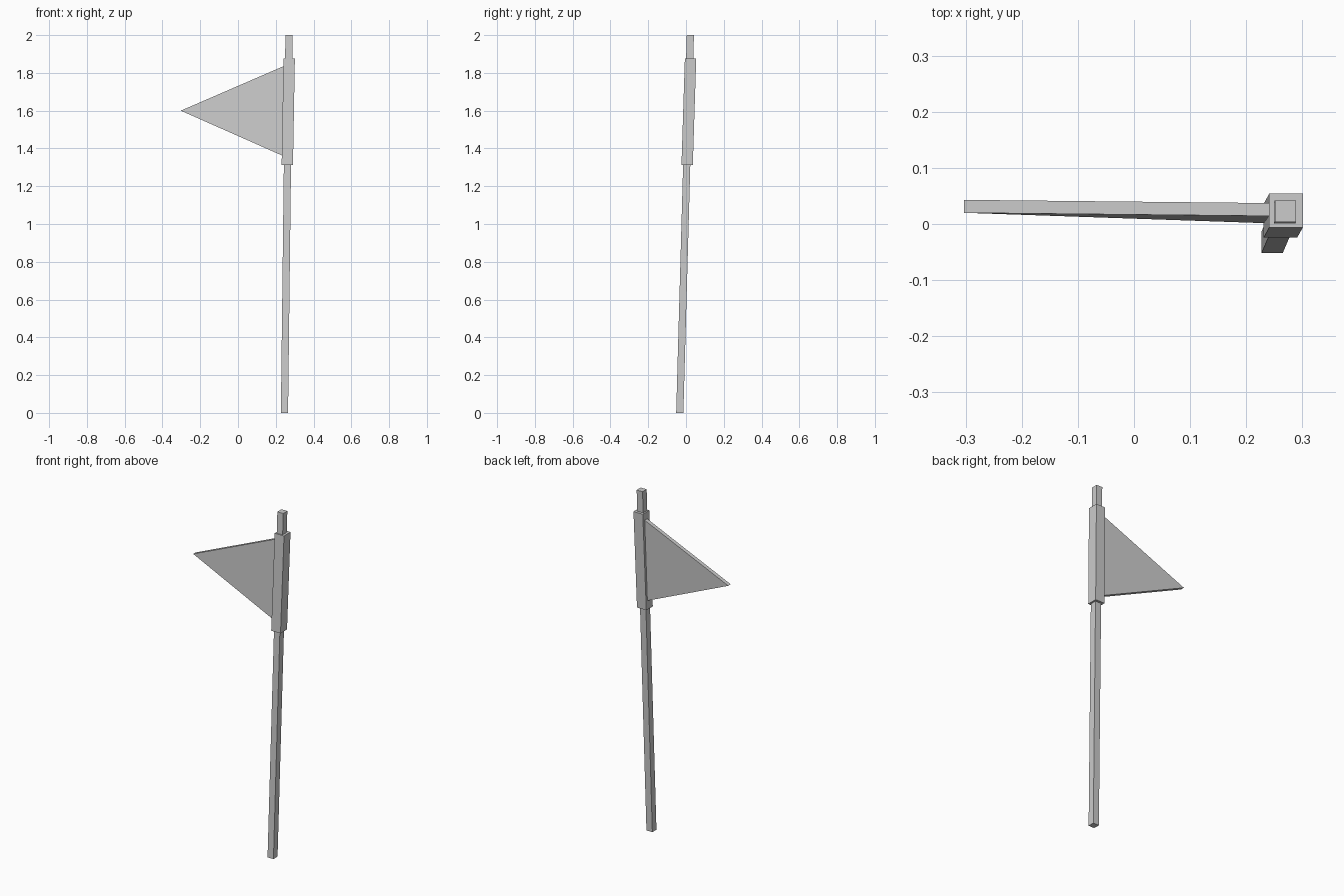
import bpy

if "Cube" in bpy.data.objects:
    bpy.data.objects.remove(bpy.data.objects["Cube"])


def prism(name, ring_a, ring_b):
    """Closed solid joining two matching outlines."""
    n = len(ring_a)
    faces = [tuple(reversed(range(n))), tuple(range(n, 2 * n))]
    faces += [(i, (i + 1) % n, (i + 1) % n + n, i + n) for i in range(n)]
    mesh = bpy.data.meshes.new(name)
    mesh.from_pydata(ring_a + ring_b, [], faces)
    mesh.update()
    obj = bpy.data.objects.new(name, mesh)
    bpy.context.collection.objects.link(obj)
    return obj


def square(x, y, z, half):
    return [(x + sx * half, y + sy * half, z)
            for sx, sy in ((-1, -1), (1, -1), (1, 1), (-1, 1))]


# Slightly leaning square pole
prism("pole", square(0.246, -0.033, 0, 0.019), square(0.27, 0.023, 2, 0.019))

# Thicker sleeve that holds the flag
prism("flag_sleeve", square(0.261, 0.006, 1.312, 0.030),
      square(0.271, 0.024, 1.876, 0.030))

# Triangular pennant, leaning with the pole
outline = [(-0.303, 0.0315, 1.60), (0.262, 0.0120, 1.350), (0.268, 0.0255, 1.847)]
half = 0.0115
prism("pennant", [(x, y + half, z) for x, y, z in reversed(outline)],
      [(x, y - half, z) for x, y, z in reversed(outline)])

# Make every face point outward
import bmesh
for obj in bpy.context.collection.objects:
    bm = bmesh.new()
    bm.from_mesh(obj.data)
    bmesh.ops.recalc_face_normals(bm, faces=bm.faces)
    bm.to_mesh(obj.data)
    bm.free()
